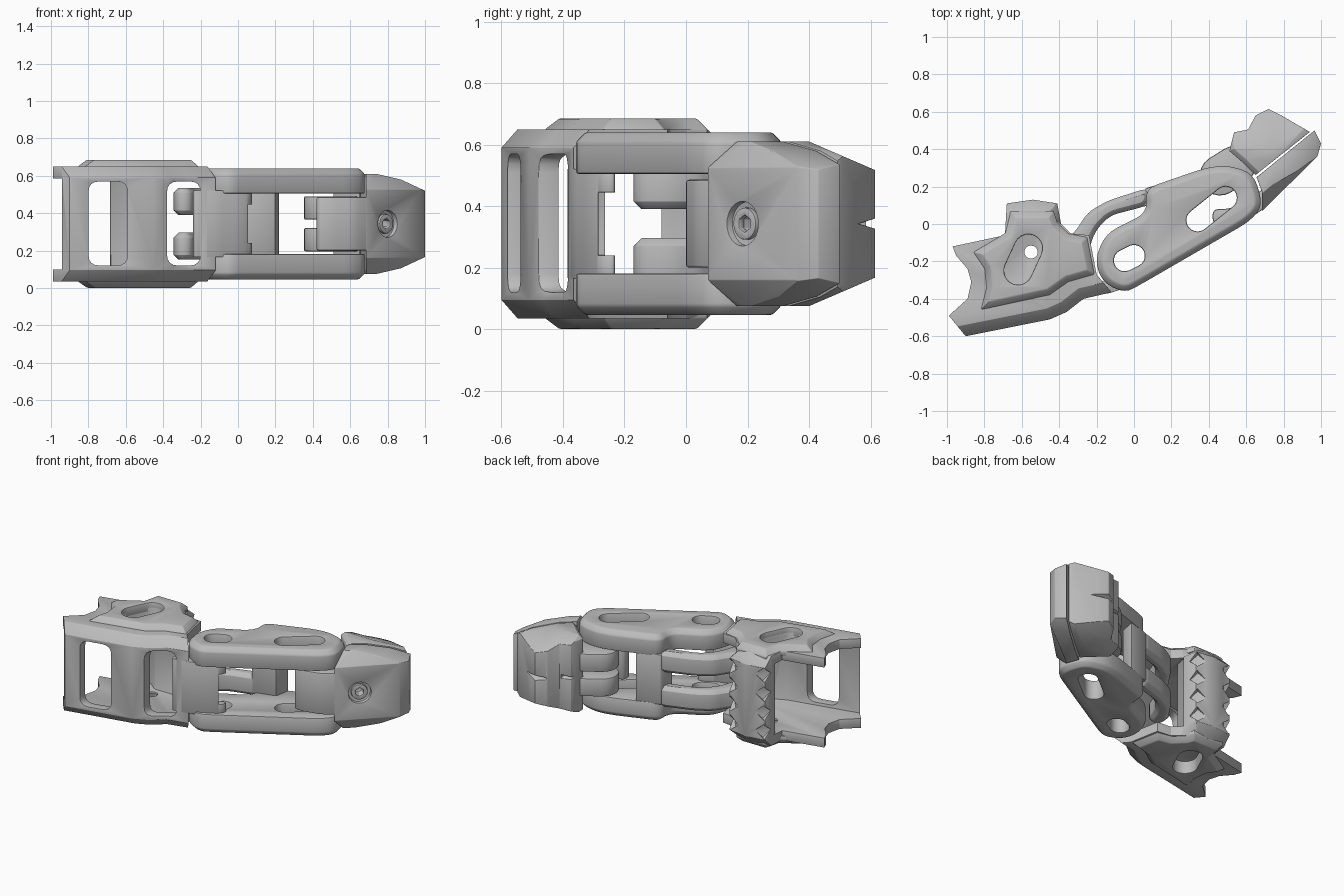
import bpy, bmesh, math
from mathutils import Vector, Matrix

cube = bpy.data.objects.get("Cube")
if cube:
    bpy.data.objects.remove(cube, do_unlink=True)

MID = 0.343  # height of the symmetry plane

grey = bpy.data.materials.new("plain_grey")
grey.use_nodes = True
grey.diffuse_color = (0.5, 0.5, 0.5, 1)
grey.node_tree.nodes["Principled BSDF"].inputs["Base Color"].default_value = (0.5, 0.5, 0.5, 1)


def rounded(pts, r, n=4):
    """Replace every corner with a short curve."""
    out = []
    for i, p in enumerate(pts):
        p = Vector(p)
        a, b = Vector(pts[i - 1]) - p, Vector(pts[(i + 1) % len(pts)]) - p
        p0 = p + a.normalized() * min(r, a.length * 0.45)
        p1 = p + b.normalized() * min(r, b.length * 0.45)
        for k in range(n + 1):
            t = k / n
            out.append(p0 * (1 - t) ** 2 + p * 2 * t * (1 - t) + p1 * t * t)
    return out


def capsule(a, b, r, n=10):
    a, b = Vector(a), Vector(b)
    ang = math.atan2(b.y - a.y, b.x - a.x)
    pts = []
    for c, start in ((b, ang - math.pi / 2), (a, ang + math.pi / 2)):
        for k in range(n + 1):
            t = start + math.pi * k / n
            pts.append(c + Vector((math.cos(t), math.sin(t))) * r)
    return pts


def prism(name, pts, lo, hi, axis="z", chamfer=0, rule=None):
    """Extrude an outline along z, or an x-z / y-z outline along y / x."""
    put = {"z": lambda p, h: (p[0], p[1], h),
           "y": lambda p, h: (p[0], h, p[1]),
           "x": lambda p, h: (h, p[0], p[1])}[axis]
    bm = bmesh.new()
    rings = [[bm.verts.new(put(p, h)) for p in pts] for h in (lo, hi)]
    bm.faces.new(rings[0])
    bm.faces.new(rings[1])
    for i in range(len(pts)):
        bm.faces.new((rings[0][i - 1], rings[0][i], rings[1][i], rings[1][i - 1]))
    bmesh.ops.recalc_face_normals(bm, faces=bm.faces)
    if chamfer:
        rim = [e for e in bm.edges if abs(e.verts[0].co.z - e.verts[1].co.z) < 1e-5
               and (rule is None or rule((e.verts[0].co + e.verts[1].co) / 2))]
        bmesh.ops.bevel(bm, geom=rim, offset=chamfer, segments=1, affect="EDGES", profile=0.5)
    me = bpy.data.meshes.new(name)
    bm.to_mesh(me)
    bm.free()
    ob = bpy.data.objects.new(name, me)
    bpy.context.collection.objects.link(ob)
    return ob


def modify(ob, kind, **settings):
    m = ob.modifiers.new(kind.lower(), kind)
    for key, value in settings.items():
        setattr(m, key, value)
    bpy.context.view_layer.update()
    me = bpy.data.meshes.new_from_object(ob.evaluated_get(bpy.context.evaluated_depsgraph_get()))
    ob.modifiers.clear()
    ob.data = me


def carve(ob, cutters, operation="DIFFERENCE"):
    for c in cutters:
        modify(ob, "BOOLEAN", object=c, operation=operation, solver="EXACT")
        bpy.data.objects.remove(c, do_unlink=True)


def finish(ob, soft=0.01):
    if soft:
        modify(ob, "BEVEL", width=soft, segments=2, limit_method="ANGLE", angle_limit=math.radians(32))
    ob.data.materials.clear()
    ob.data.materials.append(grey)
    bpy.ops.object.select_all(action="DESELECT")
    ob.select_set(True)
    bpy.context.view_layer.objects.active = ob
    bpy.ops.object.shade_smooth_by_angle(angle=math.radians(32))
    return ob


def pair(name, pts, lo, hi, holes=(), soft=0.01, **kw):
    """An upper part and its mirror image below; holes are (outline, floor)."""
    for side in ("upper", "lower"):
        span = (lo, hi) if side == "upper" else (2 * MID - hi, 2 * MID - lo)
        ob = prism(side + "_" + name, pts, *span, **kw)
        for outline, floor in holes:
            ends = (floor, 1) if side == "upper" else (-1, 2 * MID - floor)
            carve(ob, [prism("cutter", outline, *ends)])
        finish(ob, soft)


def drill(point, direction, r, depth, sides=32):
    """Cylinder cutter sunk into a surface at a point."""
    bm = bmesh.new()
    bmesh.ops.create_cone(bm, cap_ends=True, segments=sides, radius1=r, radius2=r, depth=2 * depth)
    bm.transform(Matrix.Translation(point) @ Vector(direction).to_track_quat("Z", "Y").to_matrix().to_4x4())
    me = bpy.data.meshes.new("cutter")
    bm.to_mesh(me)
    bm.free()
    ob = bpy.data.objects.new("cutter", me)
    bpy.context.collection.objects.link(ob)
    return ob


# Base segment: hollow shell with an open rear end
slot = capsule((-0.62, -0.25), (-0.565, -0.13), 0.075)
pin_hole = capsule((-0.551, -0.15), (-0.55, -0.15), 0.035)
shell_outline = [(-0.99, -0.49), (-0.9, -0.6), (-0.45, -0.51), (-0.36, -0.47), (-0.27, -0.4),
                 (-0.12, -0.365), (-0.2, -0.27), (-0.24, -0.06), (-0.34, -0.05), (-0.39, 0.0),
                 (-0.41, 0.11), (-0.54, 0.13), (-0.68, 0.11), (-0.69, -0.06), (-0.97, -0.12),
                 (-0.95, -0.17), (-0.89, -0.24), (-0.87, -0.31), (-0.89, -0.4)]
shell = prism("base_shell", shell_outline, 0.035, 0.65, chamfer=0.06,
              rule=lambda m: m.y < -0.36 and m.x > -0.93 or m.y > 0.03)
cavity = [(-1.1, -0.585), (-0.46, -0.45), (-0.37, -0.41), (-0.28, -0.34), (-0.18, -0.31),
          (-0.05, -0.3), (-0.05, 0.02), (-0.4, 0.01), (-0.42, -0.08), (-0.58, -0.08),
          (-0.68, 0.0), (-0.7, 0.2), (-1.1, 0.2)]
carve(shell, [prism("cutter", cavity, 0.1, 2 * MID - 0.1)])
for x0, x1 in ((-0.8, -0.59), (-0.38, -0.2)):
    window = rounded([(x0, 0.12), (x1, 0.12), (x1, 0.57), (x0, 0.57)], 0.06)
    carve(shell, [prism("cutter", window, -0.8, -0.3, axis="y")])
# Grip notches in the corners of the back wall
for z in (0.15, 0.28, 0.41, 0.54):
    for x, dx in ((-0.4, 0.12), (-0.69, -0.12)):
        notch = drill((x, 0.13, z), (dx, 0.12, 0), 0.05, 0.06, 4)
        carve(shell, [notch])
for lo, hi in ((0.6, 1), (-1, 2 * MID - 0.6)):
    carve(shell, [prism("cutter", slot, lo, hi)])
carve(shell, [prism("cutter", pin_hole, -1, 1)])
finish(shell, 0.008)

# Raised side panels with a sunken slot
panel = [(-0.86, -0.15), (-0.8, -0.24), (-0.79, -0.34), (-0.82, -0.46), (-0.45, -0.38),
         (-0.35, -0.31), (-0.21, -0.27), (-0.25, -0.07), (-0.35, -0.05), (-0.41, 0.01),
         (-0.43, 0.07), (-0.66, 0.07), (-0.69, -0.05)]
pair("side_panel", panel, 0.62, 0.685, holes=[(slot, 0.5)], soft=0.006, chamfer=0.035,
     rule=lambda m: abs(m.z - MID) > 0.3)

# Curved hinge wall that reaches between the middle plates
hinge = rounded([(-0.24, -0.39), (-0.11, -0.365), (0.0, -0.32), (0.065, -0.28), (0.08, -0.23),
                 (0.03, -0.23), (-0.03, -0.27), (-0.12, -0.3), (-0.24, -0.32)], 0.03)
wall = prism("base_hinge_wall", hinge, 0.165, 2 * MID - 0.165)
carve(wall, [prism("cutter", [(0.055, 0.24), (0.2, 0.24), (0.2, 0.445), (0.055, 0.445)], -0.6, 0, axis="y"),
             prism("cutter", [(-0.285, 0.24), (0, 0.24), (0, 0.445), (-0.285, 0.445)], -0.02, 0.2, axis="x")])
finish(wall)

# Middle segment: two slotted plates, a bridge and two curved arms
plate = rounded([(-0.21, -0.19), (-0.17, -0.31), (-0.05, -0.37), (0.05, -0.315), (0.62, 0.015),
                 (0.69, 0.1), (0.64, 0.27), (0.5, 0.315), (0.38, 0.3), (0.06, 0.19),
                 (0.07, 0.06), (-0.15, -0.05)], 0.07)
pair("middle_plate", plate, 0.505, 0.64, chamfer=0.03, rule=lambda m: abs(m.z - MID) > 0.25,
     holes=[(capsule((-0.05, -0.195), (0.0, -0.17), 0.058), 0.4),
            (capsule((0.34, 0.02), (0.49, 0.14), 0.06), 0.4)], soft=0.008)
bridge = [(0.04, 0.09), (0.2, 0.13), (0.22, 0.24), (0.06, 0.19)]
finish(prism("middle_bridge", bridge, 0.17, 2 * MID - 0.17))
arm = rounded([(-0.35, -0.08), (-0.33, -0.17), (-0.25, -0.17), (-0.21, -0.04), (-0.13, 0.045),
               (0.08, 0.1), (0.08, 0.195), (-0.14, 0.125), (-0.25, 0.06), (-0.3, -0.02)], 0.05)
pair("curved_arm", arm, 0.39, 0.535, chamfer=0.025)

# Fingertip barrels behind the middle plates
pair("tip_barrel", capsule((0.46, 0.26), (0.54, 0.31), 0.108), 0.365, 0.49)

# Tapered envelope shared by both halves of the tip
front_shape = [(0.3, 0.075), (0.74, 0.075), (0.87, 0.105), (1.01, 0.17),
               (1.01, 0.515), (0.87, 0.58), (0.74, 0.61), (0.3, 0.61)]
side_shape = [(-0.1, 0.075), (0.4, 0.075), (0.62, 0.17), (0.62, 0.515), (0.4, 0.61), (-0.1, 0.61)]

# Outer half of the tip with a sunken screw
nail = prism("tip_cover", [(0.685, 0.07), (0.98, 0.36), (1.0, 0.43), (0.965, 0.5), (0.655, 0.25),
                           (0.685, 0.17)], 0.07, 0.615, chamfer=0.09,
             rule=lambda m: m.y - m.x < -0.59 and m.x < 0.9)
carve(nail, [prism("cutter", front_shape, -1, 1, axis="y")], "INTERSECT")
outward = Vector((1, -1, 0)).normalized()
seat = Vector((0.8, 0.184, MID))
carve(nail, [drill(seat, outward, 0.072, 0.025), drill(seat, outward, 0.03, 0.07, 6)])
finish(nail)
screw = drill(seat - outward * 0.02, outward, 0.052, 0.012)
carve(screw, [drill(seat, outward, 0.028, 0.05, 6)])
screw.name = "tip_screw"
finish(screw, 0.004)

# Tongue of the cover, curled around the joint
tongue = rounded([(0.72, 0.1), (0.62, 0.03), (0.5, 0.0), (0.42, 0.0), (0.42, 0.08),
                  (0.5, 0.08), (0.6, 0.11), (0.7, 0.2)], 0.035)
finish(prism("tip_tongue", tongue, 0.2, 2 * MID - 0.2))

# Inner half of the tip: grooved pad
pad = prism("tip_pad", [(0.51, 0.39), (0.535, 0.49), (0.61, 0.505), (0.65, 0.58), (0.72, 0.615),
                        (0.78, 0.585), (0.94, 0.492), (0.65, 0.262), (0.58, 0.33)], 0.07, 0.615,
            chamfer=0.03, rule=lambda m: m.y - m.x > -0.35)
carve(pad, [prism("cutter", front_shape, -1, 2, axis="y"),
            prism("cutter", side_shape, -1, 2, axis="x")], "INTERSECT")
groove = [(0.56, MID), (0.66, MID - 0.03), (0.66, MID + 0.03)]
carve(pad, [prism("cutter", groove, 0.66, 0.9, axis="x"),
            prism("cutter", [(y - 0.1, z) for y, z in groove], 0.4, 0.6, axis="x")])
finish(pad)
